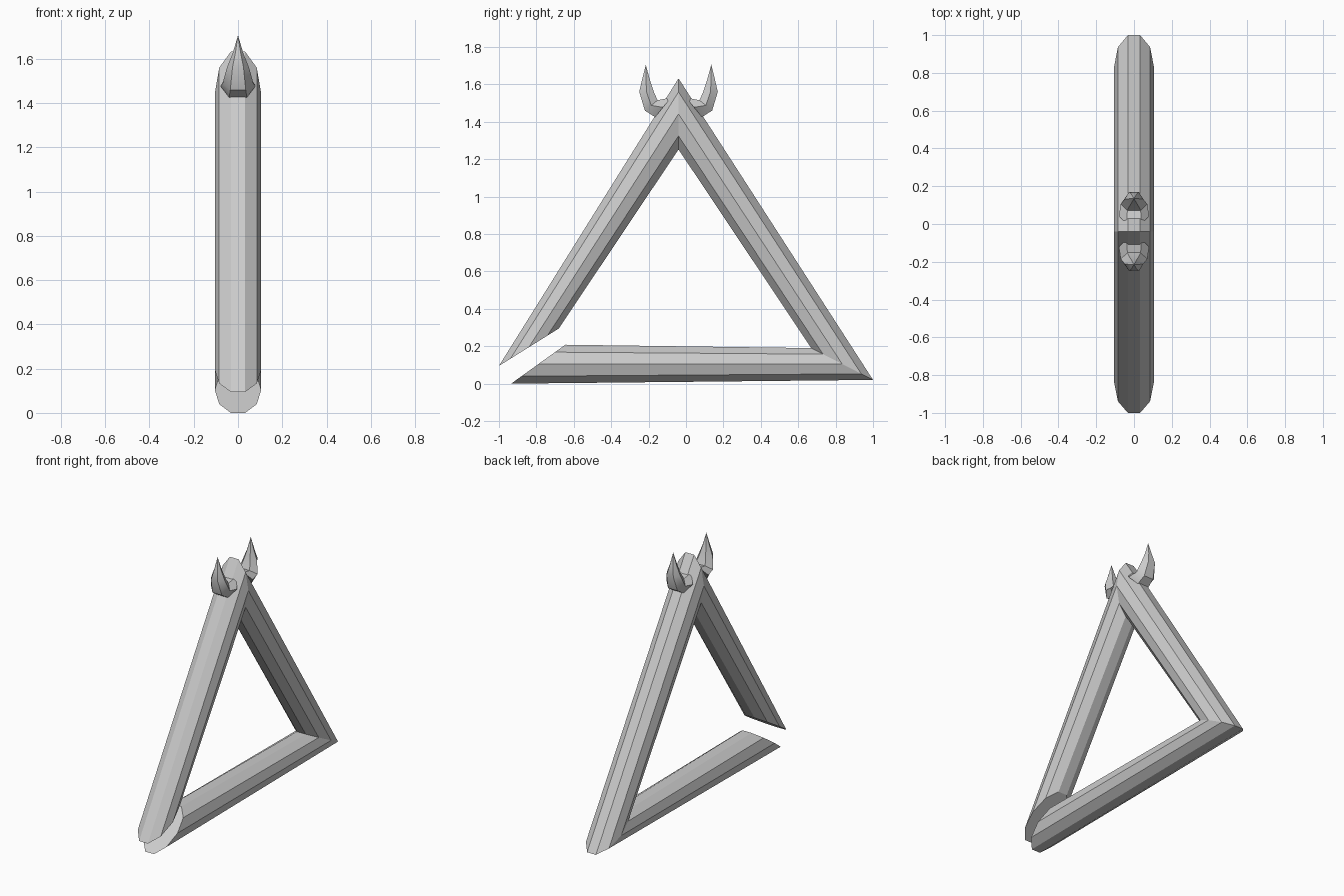
import bpy, bmesh, math
from mathutils import Vector

if "Cube" in bpy.data.objects:
    bpy.data.objects.remove(bpy.data.objects["Cube"])


def loft(name, stations, sides):
    """Skin rings given as (outer yz, inner yz, half width in x)."""
    bm = bmesh.new()
    rings = []
    for outer, inner, half in stations:
        o, i = Vector((0, *outer)), Vector((0, *inner))
        mid, arm = (o + i) / 2, (o - i) / 2 / math.cos(math.pi / sides)
        ring = []
        for k in range(sides):
            a = (k + 0.5) * 2 * math.pi / sides
            ring.append(bm.verts.new(mid + arm * math.cos(a) + Vector((half * math.sin(a), 0, 0))))
        rings.append(ring)
    for r, s in zip(rings, rings[1:]):
        for k in range(sides):
            n = (k + 1) % sides
            bm.faces.new((r[k], r[n], s[n], s[k]))
    bm.faces.new(rings[0])
    bm.faces.new(rings[-1])
    bmesh.ops.remove_doubles(bm, verts=bm.verts, dist=0.0005)
    bmesh.ops.recalc_face_normals(bm, faces=bm.faces)
    mesh = bpy.data.meshes.new(name)
    bm.to_mesh(mesh)
    bm.free()
    obj = bpy.data.objects.new(name, mesh)
    bpy.context.collection.objects.link(obj)
    return obj


# Bent ten-sided bar, open at the lower left corner
loft("triangle_frame", [
    ((-1.0, 0.095), (-0.68, 0.295), 0.105),
    ((-0.04, 1.632), (-0.04, 1.252), 0.105),
    ((1.0, 0.02), (0.67, 0.19), 0.105),
    ((-0.935, 0.0), (-0.645, 0.208), 0.105),
], 10)

# Pair of horns, mirrored about the apex
AXIS = -0.04
HORN = [
    ((0.125, 1.425), (0.04, 1.53), 0.08),
    ((0.18, 1.46), (0.112, 1.515), 0.07),
    ((0.21, 1.56), (0.132, 1.56), 0.05),
    ((0.195, 1.625), (0.153, 1.625), 0.024),
    ((0.175, 1.705), (0.175, 1.704), 0.0005),
]
for name, s in (("right_horn", 1), ("left_horn", -1)):
    horn = loft(name, [((AXIS + s * o[0], o[1]), (AXIS + s * i[0], i[1]), w) for o, i, w in HORN], 6)
    bpy.ops.object.select_all(action='DESELECT')
    horn.select_set(True)
    bpy.context.view_layer.objects.active = horn
    bpy.ops.object.shade_smooth_by_angle(angle=math.radians(40))
